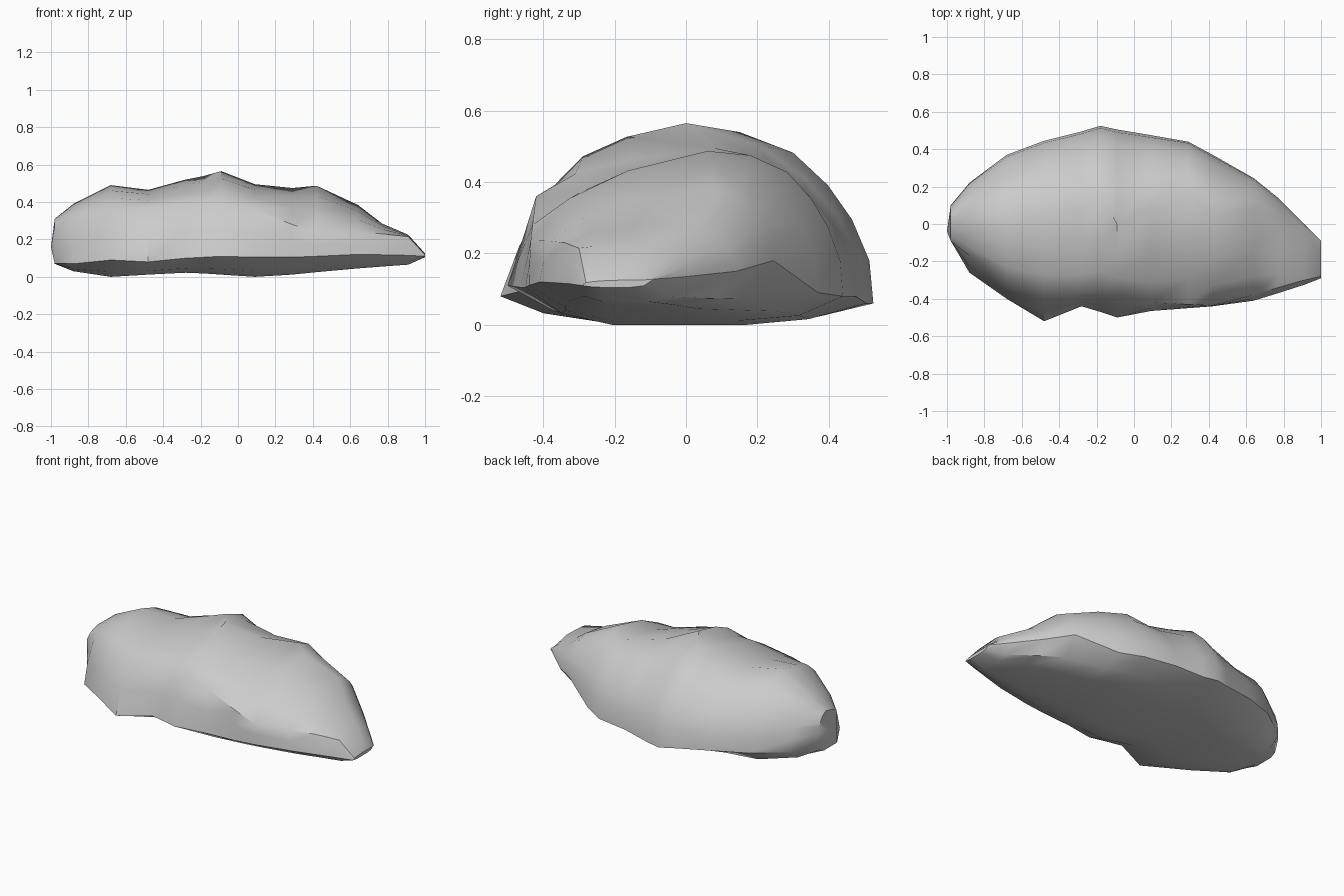
import bpy, bmesh, math
from mathutils import Vector

# Slices of the boulder from left to right:
# x, front rim (y, z), front shoulder (y, z), ridge (y, z), back rim (y, z), underside z
SLICES = [
    (-0.98, -0.09, 0.07, -0.09, 0.26, 0.02, 0.31, 0.10, 0.16, 0.07),
    (-0.88, -0.26, 0.07, -0.17, 0.31, 0.05, 0.39, 0.22, 0.10, 0.03),
    (-0.68, -0.40, 0.09, -0.30, 0.36, 0.02, 0.49, 0.37, 0.10, 0.00),
    (-0.48, -0.52, 0.08, -0.37, 0.36, 0.06, 0.465, 0.445, 0.09, 0.012),
    (-0.28, -0.44, 0.10, -0.37, 0.39, 0.10, 0.52, 0.495, 0.07, 0.022),
    (-0.18, -0.47, 0.105, -0.37, 0.39, 0.15, 0.54, 0.525, 0.06, 0.018),
    (-0.09, -0.50, 0.11, -0.37, 0.39, 0.00, 0.565, 0.505, 0.06, 0.012),
    (0.09, -0.465, 0.105, -0.42, 0.36, 0.08, 0.495, 0.475, 0.08, 0.00),
    (0.29, -0.45, 0.105, -0.43, 0.28, 0.18, 0.475, 0.44, 0.08, 0.012),
    (0.42, -0.44, 0.11, -0.435, 0.237, 0.06, 0.487, 0.37, 0.09, 0.025),
    (0.64, -0.41, 0.12, -0.38, 0.235, 0.08, 0.385, 0.245, 0.18, 0.045),
    (0.77, -0.37, 0.118, -0.34, 0.23, -0.02, 0.285, 0.14, 0.15, 0.055),
    (0.91, -0.325, 0.115, -0.30, 0.215, -0.125, 0.225, 0.00, 0.135, 0.065),
    (1.00, -0.29, 0.11, -0.28, 0.118, -0.19, 0.125, -0.09, 0.128, 0.105),
]
BACK_CURVE = [(0.4, 0.88), (0.66, 0.69), (0.84, 0.49), (0.97, 0.25)]


def slice_points(x, yf, zf, ys, zs, yr, zr, yb, zb, bottom):
    def mix(a, b, t):
        return a + (b - a) * t
    # front face, shoulder and ridge
    pts = [(yf, zf), (mix(yf, ys, 0.35), mix(zf, zs, 0.5)), (ys, zs),
           (mix(ys, yr, 0.22), mix(zs, zr, 0.47)),
           (mix(ys, yr, 0.55), mix(zs, zr, 0.78)), (yr, zr)]
    # rounded back
    pts += [(mix(yr, yb, u), mix(zb, zr, v)) for u, v in BACK_CURVE]
    pts.append((yb, zb))
    # shallow underside
    mid, half = (yf + yb) / 2, (yb - yf) / 2
    pts += [(mid + half * 0.72, mix(bottom, zb, 0.2)), (mid + half * 0.35, bottom),
            (mid - half * 0.45, bottom), (mid - half * 0.75, mix(bottom, zf, 0.3))]
    return [Vector((x, y, z)) for y, z in pts]


# Boulder body
bm = bmesh.new()
rings = [[bm.verts.new(p) for p in slice_points(*s)] for s in SLICES]
n = len(rings[0])
for a, b in zip(rings, rings[1:]):
    for i in range(n):
        j = (i + 1) % n
        bm.faces.new((a[i], a[j], b[j], b[i]))

# Blunt left end and thin right end
tip = bm.verts.new((-1.0, -0.04, 0.16))
for i in range(n):
    bm.faces.new((tip, rings[0][(i + 1) % n], rings[0][i]))
bm.faces.new(rings[-1])

bmesh.ops.recalc_face_normals(bm, faces=bm.faces[:])
mesh = bpy.data.meshes.new("boulder")
bm.to_mesh(mesh)
bm.free()
boulder = bpy.data.objects.new("boulder", mesh)
bpy.context.collection.objects.link(boulder)

# Soft stone faces with hard chipped edges
bpy.context.view_layer.objects.active = boulder
boulder.select_set(True)
bpy.ops.object.shade_smooth_by_angle(angle=math.radians(38))
